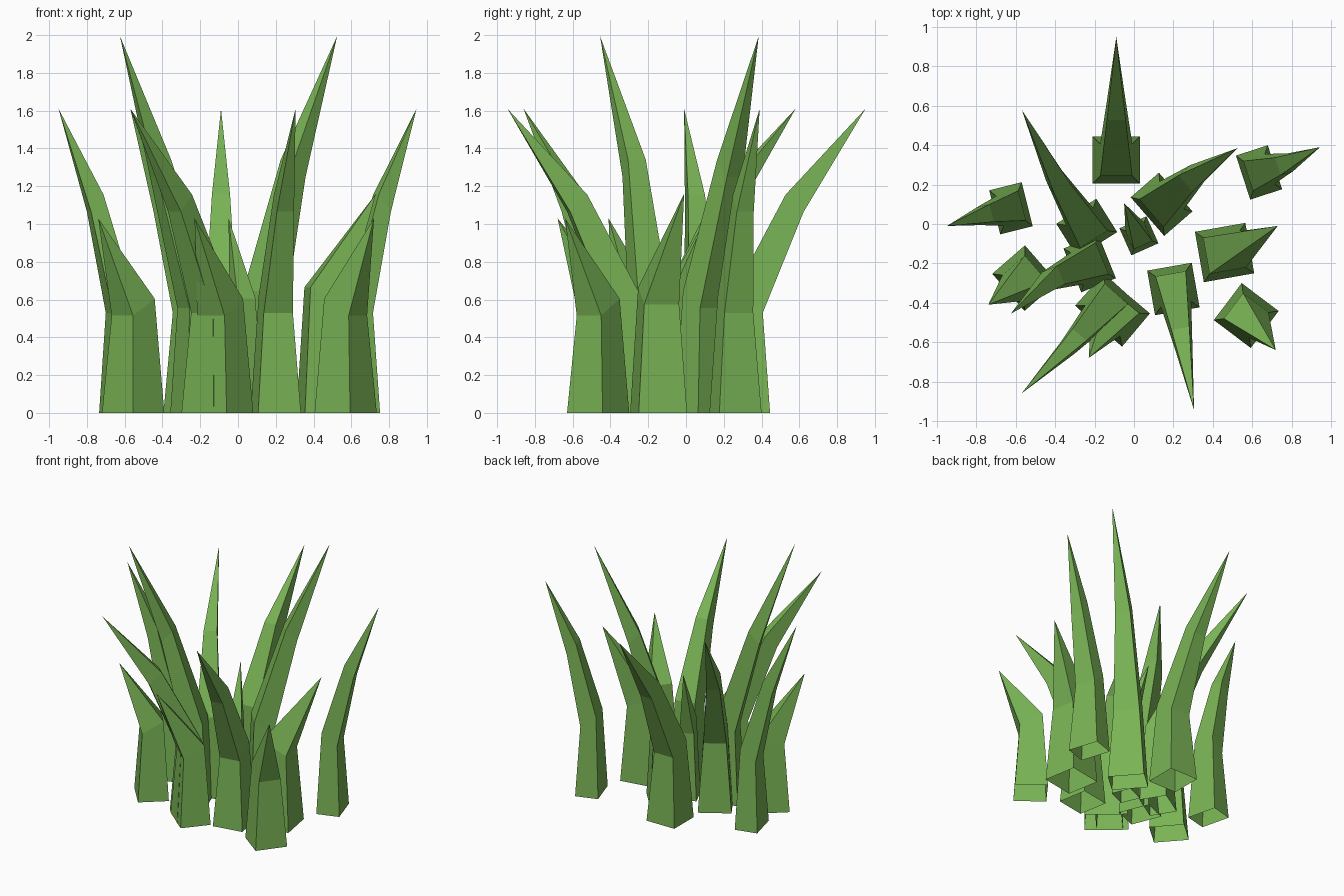
import bpy, bmesh, math

if "Cube" in bpy.data.objects:
    bpy.data.objects.remove(bpy.data.objects["Cube"])

green = bpy.data.materials.new("grass green")
green.diffuse_color = (0.19, 0.45, 0.09, 1)
green.use_nodes = True
green.node_tree.nodes["Principled BSDF"].inputs["Base Color"].default_value = green.diffuse_color

# Per size: tip height, then rings as (height, share of lean, share of base size)
SIZES = {
    "short": (1.03, [(0.56, 0.0, 0.69)]),
    "stout": (1.16, [(0.62, 0.0, 0.72)]),
    "medium": (1.61, [(0.575, 0.0, 0.68), (1.11, 0.40, 0.40)]),
    "tall": (1.995, [(0.60, 0.0, 0.72), (1.295, 0.42, 0.42)]),
}

# size, base x, base y, tip x, tip y, base yaw in degrees, depth, width
BLADES = [
    ("medium", -0.625, 0.08, -0.95, -0.01, 194, 0.17, 0.23),
    ("medium", -0.09, 0.325, -0.09, 0.95, 90, 0.24, 0.24),
    ("medium", -0.24, -0.02, -0.57, 0.58, 122, 0.20, 0.24),
    ("tall", 0.14, 0.10, 0.525, 0.385, 41, 0.19, 0.26),
    ("medium", 0.635, 0.262, 0.945, 0.39, 18, 0.17, 0.235),
    ("stout", 0.46, -0.145, 0.73, -0.01, 10, 0.26, 0.26),
    ("short", 0.57, -0.465, 0.72, -0.64, -37, 0.235, 0.235),
    ("medium", 0.20, -0.33, 0.305, -0.945, -80, 0.23, 0.23),
    ("medium", -0.14, -0.41, -0.57, -0.86, 228, 0.22, 0.23),
    ("short", -0.095, -0.45, -0.23, -0.68, 230, 0.22, 0.275),
    ("tall", -0.225, -0.20, -0.625, -0.455, 202, 0.19, 0.24),
    ("short", -0.555, -0.275, -0.74, -0.41, 221, 0.22, 0.25),
    ("short", 0.025, -0.06, -0.05, 0.105, 114, 0.15, 0.15),
]


def blade(name, size, cx, cy, tx, ty, yaw, depth, width):
    """Four-sided bent spike, open below, lofted through tilted rings to a point."""
    tip_z, rings = SIZES[size]
    a = math.radians(yaw)
    reach = math.hypot(tx - cx, ty - cy)
    bm = bmesh.new()
    loops = []
    for z, lean, scale in [(0, 0, 1)] + rings:
        loop = []
        for su, sv in ((1, 1), (-1, 1), (-1, -1), (1, -1)):
            u = su * depth * scale / 2 + reach * lean
            v = sv * width * scale / 2
            tilt = -su * 0.045 if z else 0      # outer side of each ring sits lower
            loop.append(bm.verts.new((cx + u * math.cos(a) - v * math.sin(a),
                                      cy + u * math.sin(a) + v * math.cos(a),
                                      z + tilt)))
        loops.append(loop)
    for low, high in zip(loops, loops[1:]):
        for i in range(4):
            j = (i + 1) % 4
            bm.faces.new((low[i], low[j], high[j], high[i]))
    tip = bm.verts.new((tx, ty, tip_z))
    for i in range(4):
        bm.faces.new((loops[-1][i], loops[-1][(i + 1) % 4], tip))
    mesh = bpy.data.meshes.new(name)
    bm.to_mesh(mesh)
    bm.free()
    mesh.materials.append(green)
    bpy.context.collection.objects.link(bpy.data.objects.new(name, mesh))


# Tuft of blades
for n, params in enumerate(BLADES, 1):
    blade(f"{params[0]}_grass_blade_{n}", *params)
